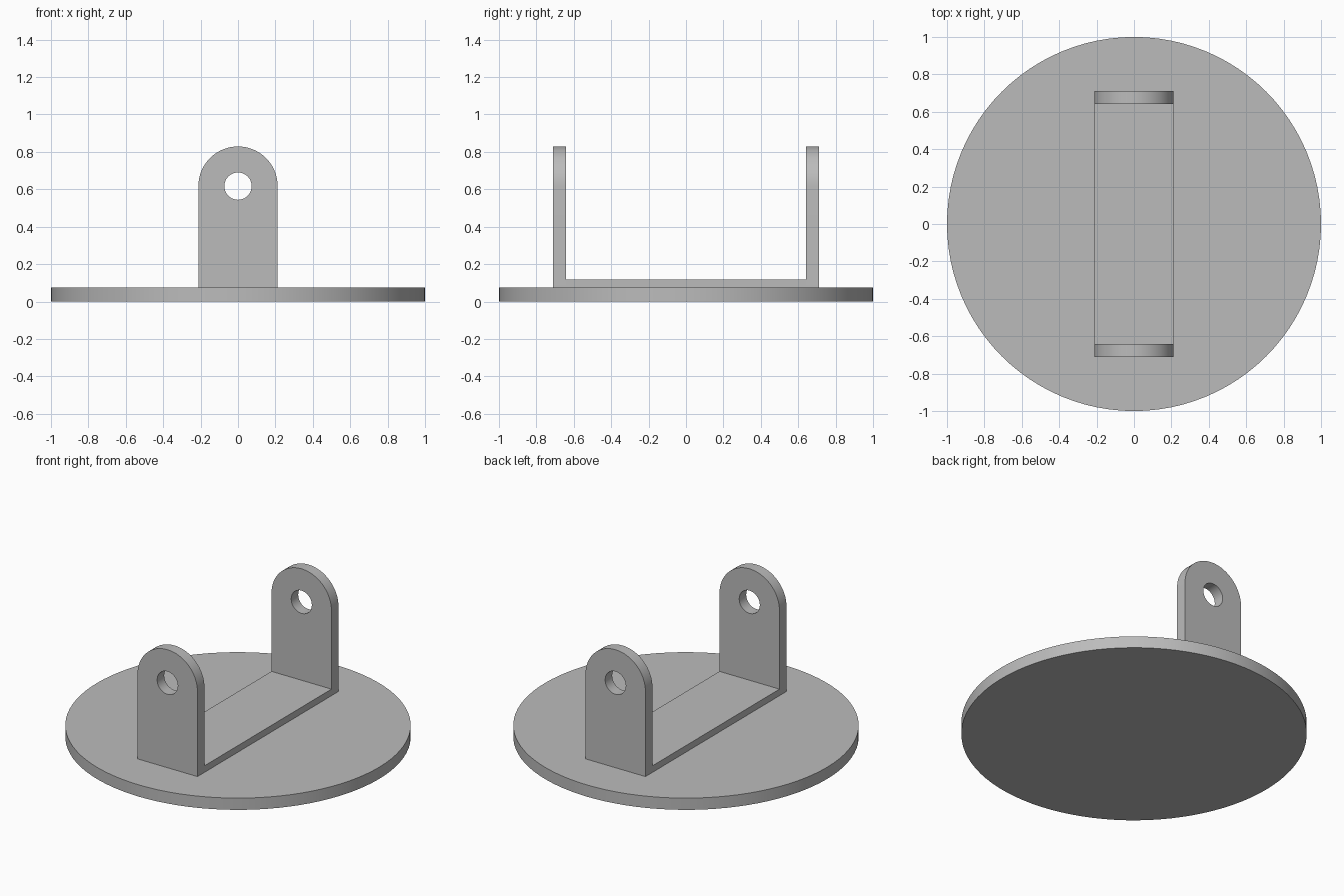
import bpy, bmesh, math
from mathutils import Vector

cube = bpy.data.objects.get("Cube")
if cube:
    bpy.data.objects.remove(cube, do_unlink=True)

DISC_TOP = 0.075
STRAP_TOP = 0.117
HALF_WIDTH = 0.212
HOLE_RADIUS = 0.073
HOLE_Z = 0.617
EAR_INNER, EAR_OUTER = 0.641, 0.712

grey = bpy.data.materials.new("plain grey")
grey.use_nodes = True
colour = (0.5, 0.5, 0.5, 1)
grey.diffuse_color = colour
grey.node_tree.nodes["Principled BSDF"].inputs["Base Color"].default_value = colour


def finish(obj):
    obj.data.materials.append(grey)
    bpy.ops.object.select_all(action="DESELECT")
    obj.select_set(True)
    bpy.context.view_layer.objects.active = obj
    bpy.ops.object.shade_smooth_by_angle(angle=math.radians(30))


def arc(radius, start, end, steps):
    """Points on an arc around the pin hole, in the XZ plane."""
    angles = [start + (end - start) * i / steps for i in range(steps + 1)]
    return [(radius * math.cos(a), HOLE_Z + radius * math.sin(a)) for a in angles]


def add_ear(name, y):
    """Upright lug with a round top and a pin hole, starting at y."""
    bm = bmesh.new()
    outline = [(-HALF_WIDTH, DISC_TOP), (HALF_WIDTH, DISC_TOP)]
    outline += arc(HALF_WIDTH, 0, math.pi, 32)
    hole = arc(HOLE_RADIUS, 0, 2 * math.pi, 40)[:-1]
    edges = []
    for loop in (outline, hole):
        verts = [bm.verts.new((x, y, z)) for x, z in loop]
        for i, v in enumerate(verts):
            edges.append(bm.edges.new((v, verts[(i + 1) % len(verts)])))
    bmesh.ops.triangle_fill(bm, edges=edges, use_beauty=True,
                            normal=Vector((0, -1, 0)))
    result = bmesh.ops.extrude_face_region(bm, geom=bm.faces[:],
                                           use_keep_orig=True)
    moved = [g for g in result["geom"] if isinstance(g, bmesh.types.BMVert)]
    bmesh.ops.translate(bm, verts=moved, vec=(0, EAR_OUTER - EAR_INNER, 0))
    bmesh.ops.recalc_face_normals(bm, faces=bm.faces[:])
    mesh = bpy.data.meshes.new(name)
    bm.to_mesh(mesh)
    bm.free()
    obj = bpy.data.objects.new(name, mesh)
    bpy.context.collection.objects.link(obj)
    finish(obj)


# Round base plate
bpy.ops.mesh.primitive_cylinder_add(vertices=96, radius=1, depth=DISC_TOP,
                                    location=(0, 0, DISC_TOP / 2))
base = bpy.context.object
base.name = "base_disc"
finish(base)

# Flat strap between the ears
bpy.ops.mesh.primitive_cube_add(size=1, location=(0, 0, (DISC_TOP + STRAP_TOP) / 2))
strap = bpy.context.object
strap.name = "bracket_strap"
strap.dimensions = (2 * HALF_WIDTH, 2 * EAR_INNER, STRAP_TOP - DISC_TOP)
bpy.ops.object.transform_apply(location=False, rotation=False, scale=True)
finish(strap)

# Pair of upright ears
add_ear("front_ear", -EAR_OUTER)
add_ear("back_ear", EAR_INNER)
